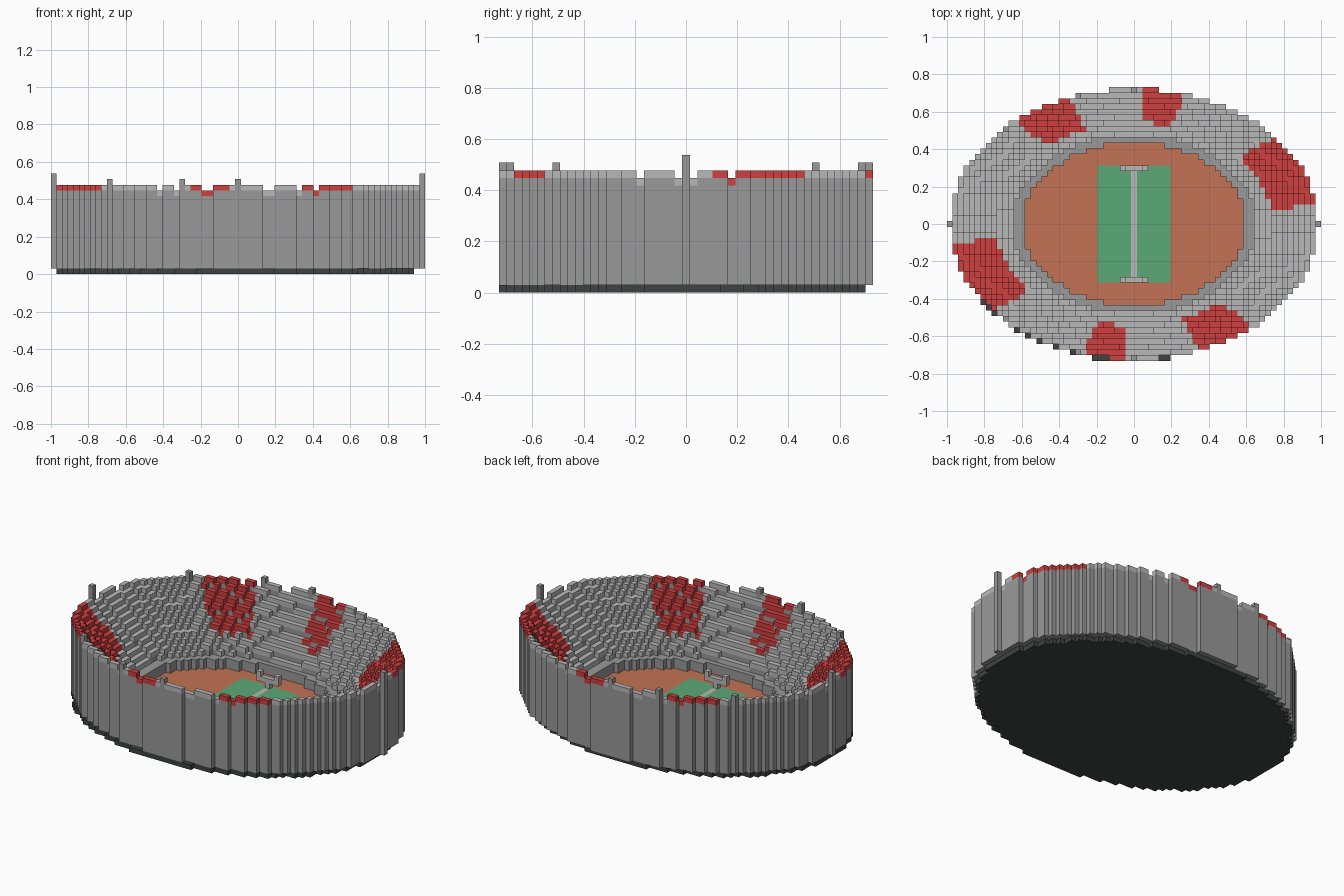
import bpy, math

if "Cube" in bpy.data.objects:
    bpy.data.objects.remove(bpy.data.objects["Cube"])

V = 2 / 67            # cube size
A, B = 33, 24.2       # outer ellipse radii in cubes

COLOURS = {
    "foundation": (0.05, 0.055, 0.055),
    "outer_wall": (0.32, 0.32, 0.32),
    "seat_rows": (0.48, 0.48, 0.48),
    "red_seats": (0.62, 0.05, 0.05),
    "running_track": (0.55, 0.17, 0.09),
    "grass_field": (0.10, 0.40, 0.18),
    "centre_line": (0.48, 0.48, 0.48),
    "goal_posts": (0.48, 0.48, 0.48),
    "rim_posts": (0.32, 0.32, 0.32),
}
cells = {}            # (i, j, k) -> part name


def column(i, j, k0, k1, part):
    for k in range(k0, k1 + 1):
        cells[i, j, k] = part


def is_red(i, j):
    # three coloured seat blocks, repeated by half a turn
    ang = math.degrees(math.atan2(j, i)) % 180
    return any(lo <= ang <= hi for lo, hi in ((6, 32), (69, 85.5), (117.5, 138.5)))


for i in range(-33, 34):
    for j in range(-25, 26):
        # dark foundation slab, slightly off-centre under the bowl
        if math.hypot((i + 0.5) / 32.2, (j + 0.5) / 24) <= 1:
            cells[i, j, 0] = "foundation"
        d = math.hypot(i / A, j / B)
        if d > 1:
            continue
        if d <= 0.6:                       # pitch level
            part = "running_track"
            if abs(i) <= 6 and abs(j) <= 10:
                part = "centre_line" if i == 0 else "grass_field"
            cells[i, j, 1] = part
        elif d <= 0.66:                    # inner barrier
            column(i, j, 1, 3, "outer_wall")
        else:                              # sloping stand
            top = 15 + math.floor((d - 0.972) / 0.03)
            column(i, j, 1, top - 1, "outer_wall")
            cells[i, j, top] = "red_seats" if is_red(i, j) and d > 0.75 else "seat_rows"

# posts around the rim
for s in (-1, 1):
    column(33 * s, 0, 1, 17, "rim_posts")
    for i, j in ((-23, 17), (-10, 23), (0, 24)):
        column(i, j * s, 13, 16, "rim_posts")
    # goal: stem, crossbar and two uprights
    column(0, 10 * s, 2, 2, "goal_posts")
    for i in range(-2, 3):
        cells[i, 10 * s, 3] = "goal_posts"
    for i in (-2, 2):
        column(i, 10 * s, 4, 4, "goal_posts")

# outward faces of a cube: direction and its four corners
FACES = (
    ((1, 0, 0), ((1, 0, 0), (1, 1, 0), (1, 1, 1), (1, 0, 1))),
    ((-1, 0, 0), ((0, 0, 0), (0, 0, 1), (0, 1, 1), (0, 1, 0))),
    ((0, 1, 0), ((0, 1, 0), (0, 1, 1), (1, 1, 1), (1, 1, 0))),
    ((0, -1, 0), ((0, 0, 0), (1, 0, 0), (1, 0, 1), (0, 0, 1))),
    ((0, 0, 1), ((0, 0, 1), (1, 0, 1), (1, 1, 1), (0, 1, 1))),
    ((0, 0, -1), ((0, 0, 0), (0, 1, 0), (1, 1, 0), (1, 0, 0))),
)


def build(part, colour):
    # mesh of all exposed cube faces of one part
    index, faces = {}, []
    for (i, j, k), name in cells.items():
        if name != part:
            continue
        for (di, dj, dk), corners in FACES:
            if (i + di, j + dj, k + dk) not in cells:
                faces.append([index.setdefault((i + x, j + y, k + z), len(index))
                              for x, y, z in corners])
    verts = [((x - 0.5) * V, (y - 0.5) * V, z * V) for x, y, z in index]
    mesh = bpy.data.meshes.new(part)
    mesh.from_pydata(verts, [], faces)
    mat = bpy.data.materials.new(part + "_colour")
    mat.diffuse_color = (*colour, 1)
    mat.use_nodes = True
    mat.node_tree.nodes["Principled BSDF"].inputs["Base Color"].default_value = mat.diffuse_color
    mesh.materials.append(mat)
    bpy.context.collection.objects.link(bpy.data.objects.new(part, mesh))


for part, colour in COLOURS.items():
    build(part, colour)
